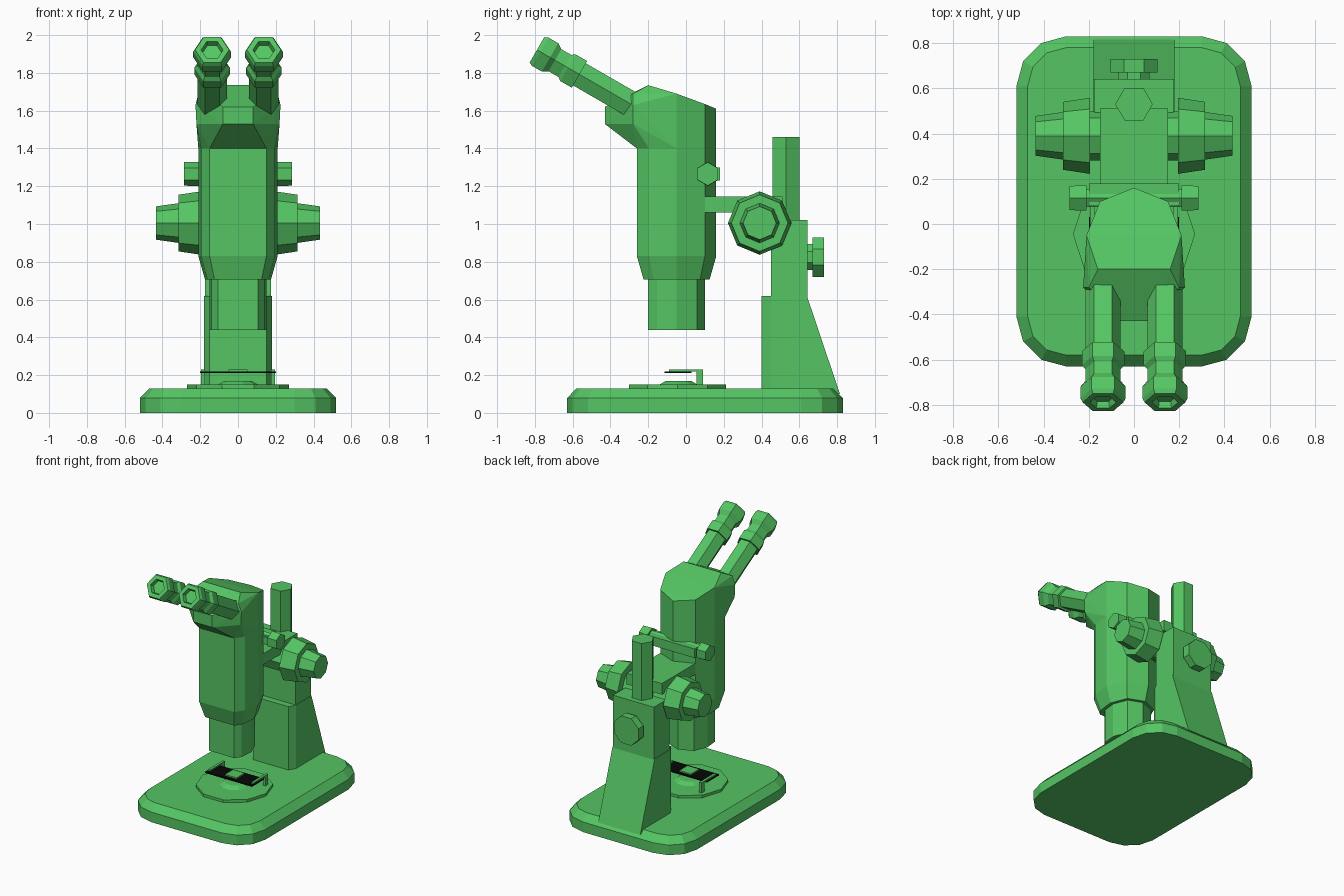
import bpy, bmesh
from math import pi, cos, sin
from mathutils import Vector

if "Cube" in bpy.data.objects:
    bpy.data.objects.remove(bpy.data.objects["Cube"])


def material(name, color):
    m = bpy.data.materials.new(name)
    m.use_nodes = True
    m.diffuse_color = color
    m.node_tree.nodes["Principled BSDF"].inputs["Base Color"].default_value = color
    return m


GREEN = material("green enamel", (0.09, 0.56, 0.125, 1))
BLACK = material("black glass", (0.002, 0.002, 0.002, 1))


def finish(name, bm, mat=GREEN):
    bmesh.ops.recalc_face_normals(bm, faces=bm.faces)
    mesh = bpy.data.meshes.new(name)
    bm.to_mesh(mesh)
    bm.free()
    mesh.materials.append(mat)
    obj = bpy.data.objects.new(name, mesh)
    bpy.context.scene.collection.objects.link(obj)


def loft(name, rings, mat=GREEN):
    """Skin matching rings of points and cap both ends."""
    bm = bmesh.new()
    loops = [[bm.verts.new(p) for p in ring] for ring in rings]
    for a, b in zip(loops, loops[1:]):
        for i in range(len(a)):
            j = (i + 1) % len(a)
            bm.faces.new((a[i], a[j], b[j], b[i]))
    bm.faces.new(loops[0])
    bm.faces.new(loops[-1])
    finish(name, bm, mat)


def turned(name, origin, axis, profile, sides, turn=0.0):
    """Faceted round part; profile holds (distance, radius) pairs."""
    origin, axis = Vector(origin), Vector(axis).normalized()
    u = Vector((0, 1, 0)) if abs(axis.x) > 0.5 else Vector((1, 0, 0))
    v = axis.cross(u)
    angles = [turn + 2 * pi * i / sides for i in range(sides)]
    loft(name, [[origin + axis * d + (u * cos(a) + v * sin(a)) * r for a in angles]
                for d, r in profile])


def hull(name, points):
    bm = bmesh.new()
    for p in points:
        bm.verts.new(p)
    res = bmesh.ops.convex_hull(bm, input=bm.verts)
    extra = [e for e in res["geom_interior"] if isinstance(e, bmesh.types.BMVert)]
    bmesh.ops.delete(bm, geom=extra, context='VERTS')
    bmesh.ops.dissolve_limit(bm, angle_limit=0.03, verts=bm.verts, edges=bm.edges)
    finish(name, bm)


def box(name, x, y, z, mat=GREEN):
    loft(name, [[(x[0], y[0], h), (x[1], y[0], h), (x[1], y[1], h), (x[0], y[1], h)]
                for h in z], mat)


def mirrored(half):
    return half + [(-p[0], *p[1:]) for p in half]


# Base plate with rounded corners and a bevelled top
def base_ring(z, inset):
    r, ring = 0.22 - inset, []
    for k, (cx, cy) in enumerate(((0.3, 0.61), (-0.3, 0.61), (-0.3, -0.41), (0.3, -0.41))):
        for i in range(4):
            a = k * pi / 2 + i * pi / 6
            ring.append((cx + r * cos(a), cy + r * sin(a), z))
    return ring


loft("base", [base_ring(0, 0), base_ring(0.078, 0), base_ring(0.13, 0.05)])

# Stage, slide and clips
turned("stage_disc", (0, -0.045, 0.12), (0, 0, 1), [(0, 0.27), (0.03, 0.27)], 10)
turned("stage_lens", (0, -0.04, 0.15), (0, 0, 1), [(0, 0.105), (0.02, 0.07)], 10)
box("slide", (-0.2, 0.2), (-0.115, 0.03), (0.21, 0.22), BLACK)
box("cover_slip", (-0.05, 0.05), (-0.09, 0.01), (0.219, 0.23))
for side, s in (("left", 1), ("right", -1)):
    xs = (s * 0.175, s * 0.195)
    box(side + "_clip_leg", xs, (0.055, 0.09), (0.14, 0.23))
    box(side + "_clip_arm", xs, (-0.09, 0.09), (0.22, 0.23))

# Pedestal and column
hull("pedestal", mirrored([
    (0.15, 0.40, 0.1), (0.18, 0.45, 0.1), (0.18, 0.815, 0.1),
    (0.15, 0.40, 0.62), (0.18, 0.45, 0.62), (0.18, 0.64, 0.62)]))
box("column", (-0.175, 0.175), (0.45, 0.642), (0.6, 1.02))
turned("post", (0, 0.53, 1.0), (0, 0, 1), [(0, 0.083), (0.46, 0.083)], 6)
turned("lock_knob", (0, 0.63, 0.825), (0, 1, 0),
       [(0, 0.075), (0.04, 0.075), (0.04, 0.113), (0.1, 0.113)], 8, pi / 8)

# Arm and focus knobs
box("arm", (-0.15, 0.15), (0.08, 0.51), (1.06, 1.145))
turned("focus_axle", (-0.2, 0.39, 1.005), (1, 0, 0), [(0, 0.11), (0.4, 0.11)], 8)
turned("clamp_rod", (-0.22, 0.115, 1.265), (1, 0, 0), [(0, 0.045), (0.44, 0.045)], 6, pi / 6)
box("clamp_block", (-0.2, 0.2), (0.08, 0.18), (1.23, 1.3))
for side, s in (("left", 1), ("right", -1)):
    turned(side + "_focus_knob", (s * 0.195, 0.39, 1.005), (s, 0, 0),
           [(0, 0.168), (0.12, 0.15), (0.12, 0.105), (0.24, 0.088)], 8)
    turned(side + "_clamp_knob", (s * 0.21, 0.115, 1.265), (s, 0, 0),
           [(0, 0.064), (0.075, 0.062)], 6, pi / 6)


# Barrel: one faceted section scaled at several heights
SECTION = [(0, 0.21), (0.15, 0.15), (0.21, 0), (0.195, -0.145), (0.15, -0.21),
           (-0.15, -0.21), (-0.195, -0.145), (-0.21, 0), (-0.15, 0.15)]


def section(z, k):
    return [(x * k, y * k - 0.05, z) for x, y in SECTION]


loft("objective", [section(0.44, 0.714), section(0.72, 0.714)])
loft("barrel", [section(0.705, 0.83), section(0.83, 1), section(1.42, 1)])

# Head flaring forward under the eyepieces
hull("head", section(1.40, 1) + mirrored([
    (0.22, -0.28, 1.53), (0.08, -0.43, 1.53),
    (0, 0.16, 1.61), (0.15, 0.10, 1.635), (0.21, -0.05, 1.69),
    (0.225, -0.28, 1.63), (0.2, -0.28, 1.69), (0.08, -0.43, 1.62), (0.16, -0.2, 1.735)]))

# Eyepieces with hollow ends
for side, s in (("left", 1), ("right", -1)):
    turned(side + "_eyepiece", (s * 0.137, -0.2, 1.582), (0, -0.866, 0.5),
           [(0, 0.078), (0.42, 0.078), (0.42, 0.094), (0.49, 0.094), (0.51, 0.078),
            (0.57, 0.078), (0.6, 0.1), (0.66, 0.1), (0.68, 0.09),
            (0.68, 0.058), (0.65, 0.05)], 6)
